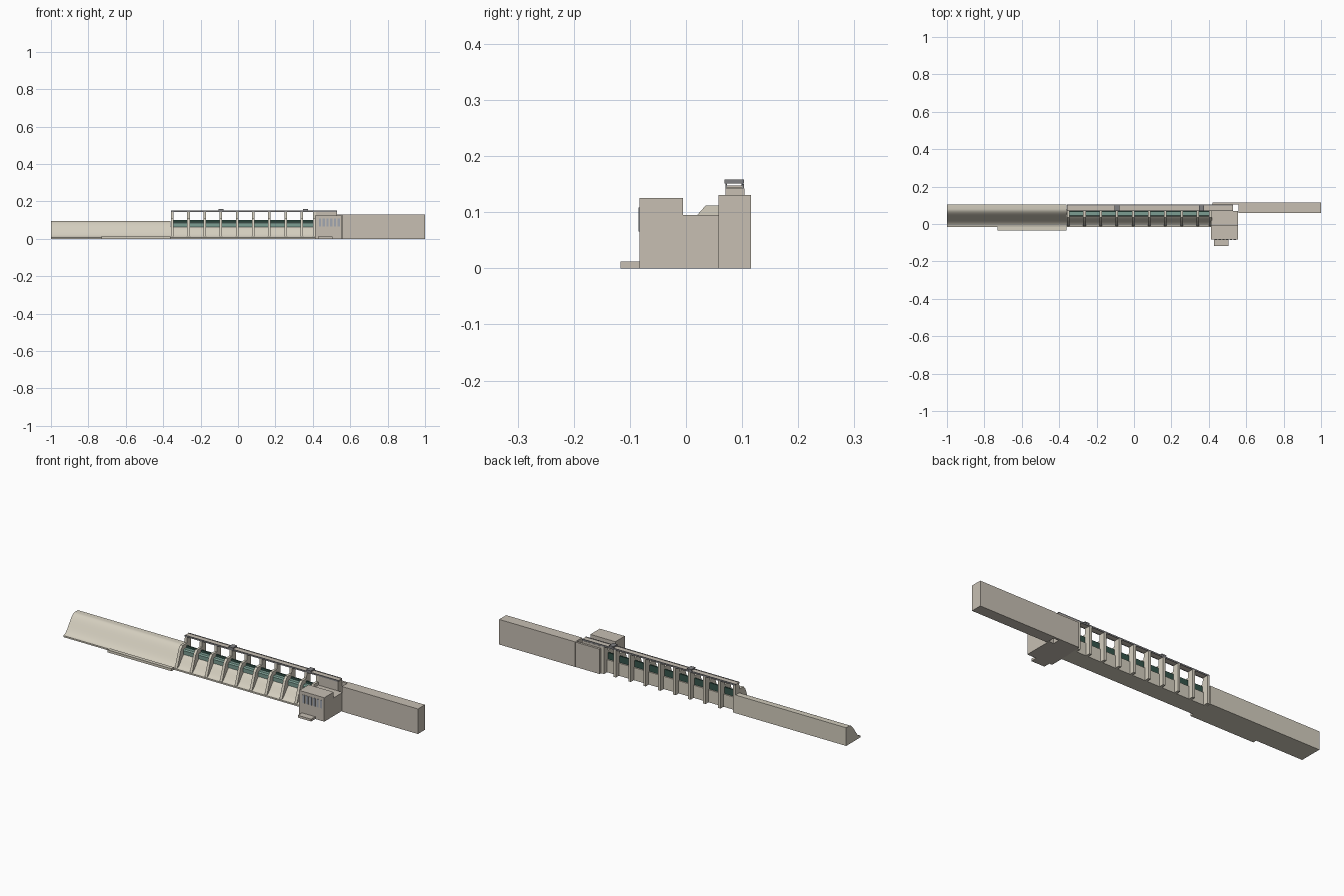
import bpy, bmesh, math

cube = bpy.data.objects.get("Cube")
if cube:
    bpy.data.objects.remove(cube, do_unlink=True)


def material(name, rgb):
    m = bpy.data.materials.new(name)
    m.use_nodes = True
    m.diffuse_color = (*rgb, 1)
    m.node_tree.nodes["Principled BSDF"].inputs["Base Color"].default_value = (*rgb, 1)
    return m


pale = material("pale concrete", (0.66, 0.62, 0.52))
stone = material("grey concrete", (0.57, 0.52, 0.45))
steel = material("steel grey", (0.22, 0.22, 0.23))
glass = material("window grey", (0.36, 0.39, 0.44))
teal = material("gate green", (0.20, 0.34, 0.29))
dark = material("dark gate green", (0.035, 0.09, 0.07))


def finish(name, bm, mat, smooth=False):
    bmesh.ops.recalc_face_normals(bm, faces=bm.faces)
    mesh = bpy.data.meshes.new(name)
    bm.to_mesh(mesh)
    bm.free()
    mesh.materials.append(mat)
    obj = bpy.data.objects.new(name, mesh)
    bpy.context.collection.objects.link(obj)
    if smooth:
        bpy.ops.object.select_all(action='DESELECT')
        obj.select_set(True)
        bpy.context.view_layer.objects.active = obj
        bpy.ops.object.shade_smooth_by_angle(angle=math.radians(30))
    return obj


def extrude(name, profile, x0, x1, mat, smooth=False):
    """Sweep a (y, z) profile along x."""
    bm = bmesh.new()
    face = bm.faces.new([bm.verts.new((x0, y, z)) for y, z in profile])
    new = bmesh.ops.extrude_face_region(bm, geom=[face])["geom"]
    verts = [v for v in new if isinstance(v, bmesh.types.BMVert)]
    bmesh.ops.translate(bm, verts=verts, vec=(x1 - x0, 0, 0))
    return finish(name, bm, mat, smooth)


def box(name, x, y, z, mat):
    return extrude(name, [(y[0], z[0]), (y[1], z[0]), (y[1], z[1]), (y[0], z[1])], *x, mat)


def ogee(back, crest_y, toe_y, height, toe_z, steps=14):
    """Vertical back, flat crest and an S-curved downstream face."""
    pts = [(toe_y, 0), (back, 0), (back, height)]
    for i in range(steps + 1):
        t = i / steps
        s = (1 + math.cos(math.pi * t)) / 2
        pts.append((crest_y + (toe_y - crest_y) * t, toe_z + (height - toe_z) * s))
    return pts


# Overflow weir and its apron
extrude("overflow_weir", ogee(0.105, 0.08, -0.015, 0.095, 0.008), -1, -0.36, pale, True)
box("weir_apron", (-0.73, -0.36), (-0.035, -0.015), (0, 0.013), pale)

# Gated spillway
extrude("spillway", ogee(0.078, 0.055, -0.015, 0.066, 0.008), -0.36, 0.412, pale, True)

# Piers: sloping nose downstream, tall column upstream
pier_profile = [(-0.014, 0), (0.103, 0), (0.103, 0.143), (0.072, 0.143), (0.07, 0.112),
                (0.035, 0.112), (0.02, 0.095)]
pitch = 0.0865
centres = [-0.351 + pitch * i for i in range(9)] + [0.409]
for i, c in enumerate(centres):
    extrude(f"pier_{i + 1}", pier_profile, c - 0.007, c + 0.007, pale)

# Gates between the piers
for i, (a, b) in enumerate(zip(centres, centres[1:])):
    span = (a + 0.007, b - 0.007)
    extrude(f"gate_beam_{i + 1}", [(0.04, 0.064), (0.064, 0.064), (0.064, 0.09), (0.046, 0.09),
                                   (0.04, 0.084)], *span, teal)
    box(f"gate_plate_{i + 1}", span, (0.064, 0.071), (0.064, 0.1), dark)

# Service bridge with edge girders
box("bridge_deck", (-0.358, 0.53), (0.073, 0.101), (0.143, 0.148), stone)
for side, y in (("front", 0.07), ("back", 0.1)):
    box(f"{side}_girder", (-0.358, 0.53), (y, y + 0.003), (0.142, 0.15), steel)

# Gantry cranes standing on the bridge
for i, c in enumerate((-0.09, 0.36)):
    box(f"gantry_top_{i + 1}", (c - 0.013, c + 0.013), (0.069, 0.103), (0.151, 0.158), steel)
    for y in (0.07, 0.099):
        box(f"gantry_leg_{i + 1}", (c - 0.012, c + 0.012), (y, y + 0.003), (0.142, 0.152), steel)

# Powerhouse
box("powerhouse", (0.412, 0.557), (-0.083, -0.005), (0, 0.125), stone)
box("powerhouse_rear", (0.412, 0.557), (-0.005, 0.07), (0, 0.095), stone)
box("powerhouse_apron", (0.428, 0.505), (-0.117, -0.083), (0, 0.012), stone)
box("bridge_abutment", (0.416, 0.53), (0.07, 0.104), (0, 0.142), stone)
box("rear_wall", (0.42, 0.562), (0.104, 0.115), (0, 0.13), stone)
for i in range(6):
    x = 0.433 + 0.02 * i
    box(f"window_{i + 1}", (x, x + 0.012), (-0.085, -0.083), (0.066, 0.108), glass)

# Closing dam on the far side
box("closing_dam", (0.56, 1), (0.058, 0.116), (0, 0.131), stone)
